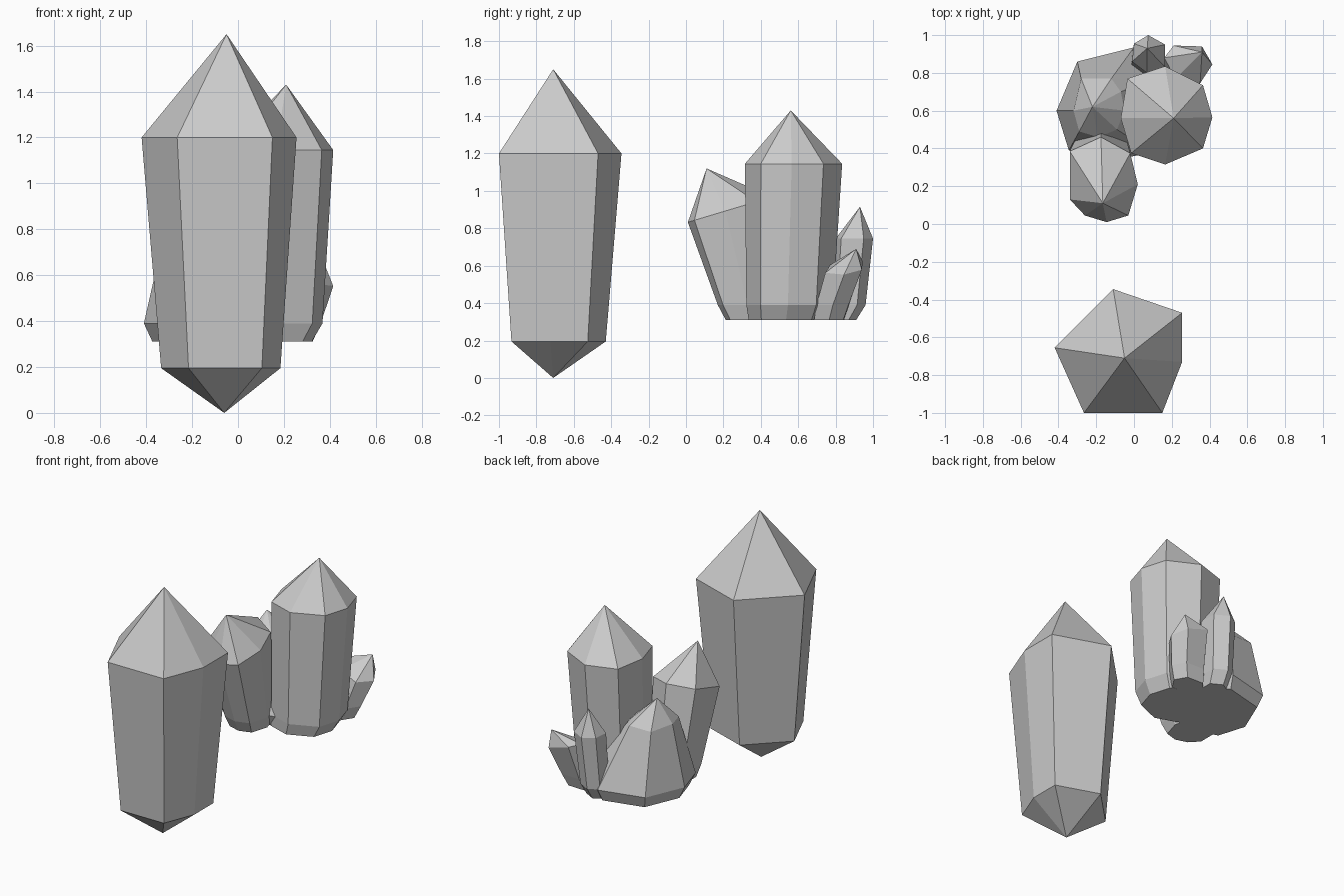
import bpy, bmesh
from mathutils import Vector

if "Cube" in bpy.data.objects:
    bpy.data.objects.remove(bpy.data.objects["Cube"])


def build(name, rings, apex, tip=None):
    """Skin a stack of rings (bottom to top), close with an apex and a flat base or tip."""
    bm = bmesh.new()
    rows = [[bm.verts.new(p) for p in r] for r in rings]
    n = len(rows[0])
    top = bm.verts.new(apex)
    low = bm.verts.new(tip) if tip else None
    for i in range(n):
        j = (i + 1) % n
        for a, b in zip(rows, rows[1:]):
            bm.faces.new((a[i], a[j], b[j], b[i]))
        bm.faces.new((rows[-1][i], rows[-1][j], top))
        if low:
            bm.faces.new((rows[0][j], rows[0][i], low))
    if not low:
        bm.faces.new(rows[0][::-1])
    bmesh.ops.recalc_face_normals(bm, faces=bm.faces)
    me = bpy.data.meshes.new(name)
    bm.to_mesh(me)
    bm.free()
    ob = bpy.data.objects.new(name, me)
    bpy.context.collection.objects.link(ob)


def crystal(name, outline, centre, apex, lower, tilt=(0, 0), tip=None):
    """outline: shoulder in plan; lower: (x, y, z, scale) copies of it; tilt: shoulder slope."""
    c = Vector(centre)
    offs = [(x - c.x, y - c.y) for x, y in outline]
    rings = [[(x + dx * s, y + dy * s, z) for dx, dy in offs] for x, y, z, s in lower]
    rings.append([(c.x + dx, c.y + dy, c.z + dx * tilt[0] + dy * tilt[1]) for dx, dy in offs])
    build(name, rings, apex, tip)


# Large free-standing double-pointed crystal
crystal("large_crystal",
        [(-.42, -.655), (-.265, -1), (.15, -1), (.255, -.73), (.255, -.47), (-.11, -.345)],
        (-.05, -.71, 1.2), (-.05, -.71, 1.65),
        [(-.05, -.71, .195, .77)], tip=(-.06, -.71, 0))

# Tallest crystal of the cluster
crystal("tall_cluster_crystal",
        [(.165, .315), (.365, .40), (.415, .565), (.365, .735),
         (.165, .835), (-.035, .77), (-.07, .56), (-.015, .375)],
        (.17, .565, 1.145), (.21, .56, 1.43),
        [(.125, .535, .31, .8), (.15, .545, .39, .89)])

# Crystal leaning to the front
crystal("front_leaning_crystal",
        [(-.34, .13), (-.26, .045), (-.145, .01), (-.03, .045),
         (.02, .21), (-.02, .375), (-.175, .46), (-.34, .385)],
        (-.165, .235, .9), (-.165, .11, 1.12),
        [(-.16, .37, .31, .7), (-.16, .35, .39, .8)], tilt=(0, .3))

# Broad tapered crystal that forms most of the cluster base
base = [(-.345, .39), (-.15, .33), (.1, .38), (.2, .58),
        (.18, .8), (0, .935), (-.3, .86), (-.41, .6)]
shoulder = [(-.29, .49), (-.19, .46), (-.09, .5), (-.05, .6),
            (-.07, .7), (-.12, .77), (-.28, .77), (-.32, .6)]
build("broad_crystal",
      [[(-.1 + (x + .1) * .88, .63 + (y - .63) * .88, .31) for x, y in base],
       [(x, y, .39) for x, y in base],
       [(x, y, .79) for x, y in shoulder]], (-.22, .62, .945))

# Two small crystals at the back
crystal("small_upright_crystal",
        [(0, .955), (-.01, .86), (.07, .80), (.165, .83), (.165, .95), (.075, 1)],
        (.08, .9, .745), (.07, .93, .915),
        [(.06, .83, .31, .8), (.065, .87, .39, .9)])
crystal("small_leaning_crystal",
        [(.16, .88), (.22, .77), (.35, .745), (.415, .845), (.36, .94), (.21, .945)],
        (.29, .845, .59), (.36, .91, .69),
        [(.225, .765, .31, .8), (.25, .785, .39, .88)], tilt=(-.3, .1))
